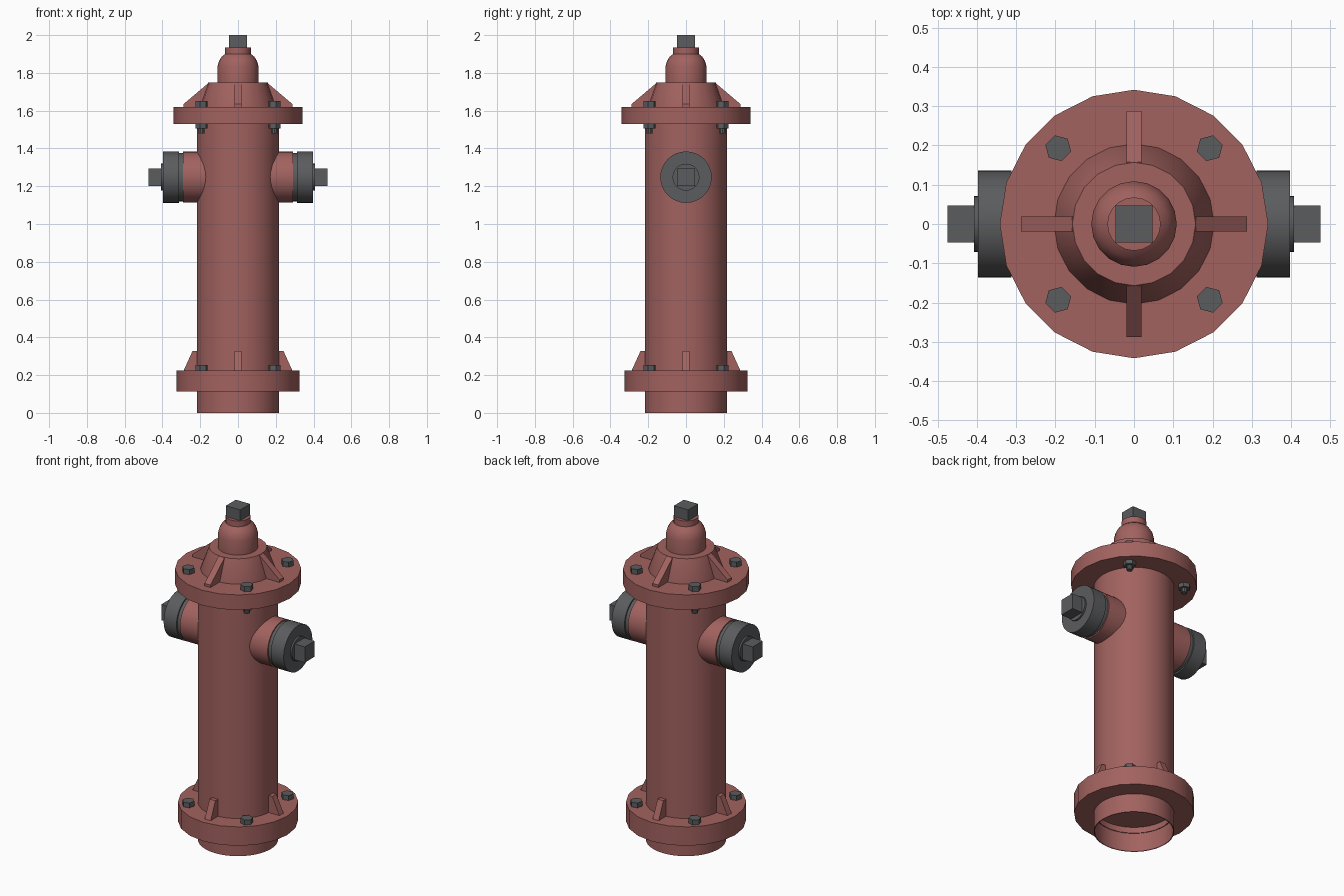
import bpy, bmesh, math
from mathutils import Matrix, Vector

if "Cube" in bpy.data.objects:
    bpy.data.objects.remove(bpy.data.objects["Cube"])


def make_mat(name, rgb):
    m = bpy.data.materials.new(name)
    m.diffuse_color = (*rgb, 1)
    m.use_nodes = True
    m.node_tree.nodes["Principled BSDF"].inputs["Base Color"].default_value = m.diffuse_color
    return m


RED = make_mat("faded red paint", (0.36, 0.123, 0.115))
GREY = make_mat("dark grey metal", (0.105, 0.107, 0.112))


def finish(bm, name, mat, smooth=False, matrix=None):
    if matrix:
        bm.transform(matrix)
    bmesh.ops.remove_doubles(bm, verts=bm.verts, dist=1e-5)
    bmesh.ops.recalc_face_normals(bm, faces=bm.faces)
    me = bpy.data.meshes.new(name)
    bm.to_mesh(me)
    bm.free()
    me.materials.append(mat)
    ob = bpy.data.objects.new(name, me)
    bpy.context.collection.objects.link(ob)
    if smooth:
        bpy.ops.object.select_all(action='DESELECT')
        ob.select_set(True)
        bpy.context.view_layer.objects.active = ob
        bpy.ops.object.shade_smooth_by_angle(angle=math.radians(32))
    return ob


def lathe(name, profile, mat, sides=20, smooth=True, matrix=None, turn=0.0):
    """Spin an (r, z) profile around z; r = 0 ends close the shape."""
    bm = bmesh.new()
    rings = []
    for r, z in profile:
        n = 1 if r == 0 else sides
        rings.append([bm.verts.new((r * math.cos(turn + math.tau * i / sides),
                                    r * math.sin(turn + math.tau * i / sides), z))
                      for i in range(n)])
    for a, b in zip(rings, rings[1:]):
        if len(a) == 1:
            bm.faces.new(b)
        elif len(b) == 1:
            bm.faces.new(a)
        else:
            for i in range(sides):
                j = (i + 1) % sides
                bm.faces.new((a[i], a[j], b[j], b[i]))
    return finish(bm, name, mat, smooth, matrix)


def box(name, size, centre, mat):
    bm = bmesh.new()
    bmesh.ops.create_cube(bm, size=1)
    return finish(bm, name, mat, False,
                  Matrix.Translation(centre) @ Matrix.Diagonal((*size, 1)))


def rib(name, outline, width, angle, mat):
    """Extrude an (r, z) outline sideways and turn it around z."""
    bm = bmesh.new()
    f = bm.faces.new([bm.verts.new((r, -width / 2, z)) for r, z in outline])
    ext = bmesh.ops.extrude_face_region(bm, geom=[f])
    bmesh.ops.translate(bm, vec=Vector((0, width, 0)),
                        verts=[v for v in ext["geom"] if isinstance(v, bmesh.types.BMVert)])
    return finish(bm, name, mat, False, Matrix.Rotation(angle, 4, 'Z'))


# Barrel with recessed open foot
lathe("barrel", [(0, .15), (.213, .15), (.213, 0), (.218, 0), (.218, 1.56), (0, 1.56)], RED, 40)

# Flanges
lathe("base_flange", [(.21, .112), (.326, .112), (.326, .225), (.21, .225)], RED)
lathe("top_flange", [(0, 1.53), (.342, 1.53), (.342, 1.62), (0, 1.62)], RED)

# Bonnet: cone, dome and neck
lathe("bonnet", [(0, 1.61), (.204, 1.61), (.204, 1.62), (.157, 1.75), (.109, 1.75),
                 (.109, 1.832), (.101, 1.862), (.087, 1.885), (.068, 1.9),
                 (.068, 1.935), (0, 1.935)], RED)
box("operating_nut", (.094, .094, .07), (0, 0, 1.965), GREY)

# Ribs and bolts around both flanges
for k in range(4):
    a = k * math.pi / 2
    rib(f"bonnet_rib_{k}", [(.13, 1.615), (.288, 1.615), (.288, 1.635), (.158, 1.745), (.13, 1.745)],
        .039, a, RED)
    rib(f"base_rib_{k}", [(.2, .22), (.287, .22), (.287, .226), (.241, .327), (.2, .327)],
        .039, a, RED)
    b = a + math.pi / 4
    place = Matrix.Translation((.273 * math.cos(b), .273 * math.sin(b), 0))
    for name, r, z0, z1, n in (("top_bolt_head", .034, 1.615, 1.65, 6),
                               ("top_bolt_nut", .034, 1.505, 1.535, 6),
                               ("top_bolt_shank", .017, 1.48, 1.51, 10),
                               ("base_bolt_head", .034, .22, .254, 6)):
        lathe(f"{name}_{k}", [(0, z0), (r, z0), (r, z1), (0, z1)], GREY, n, n > 6,
              place, b + math.pi / 6)

# Side outlets with caps
for side, s in (("right", 1), ("left", -1)):
    m = Matrix.Translation((0, 0, 1.248)) @ Matrix.Rotation(s * math.pi / 2, 4, 'Y')
    lathe(f"{side}_outlet", [(0, .1), (.135, .1), (.135, .29), (0, .29)], RED, 32, True, m)
    lathe(f"{side}_cap", [(0, .285), (.128, .285), (.128, .312), (.136, .312), (.136, .397),
                          (.071, .397), (.071, .407), (0, .407)], GREY, 32, True, m)
    box(f"{side}_cap_nut", (.075, .094, .094), (s * .4375, 0, 1.248), GREY)
